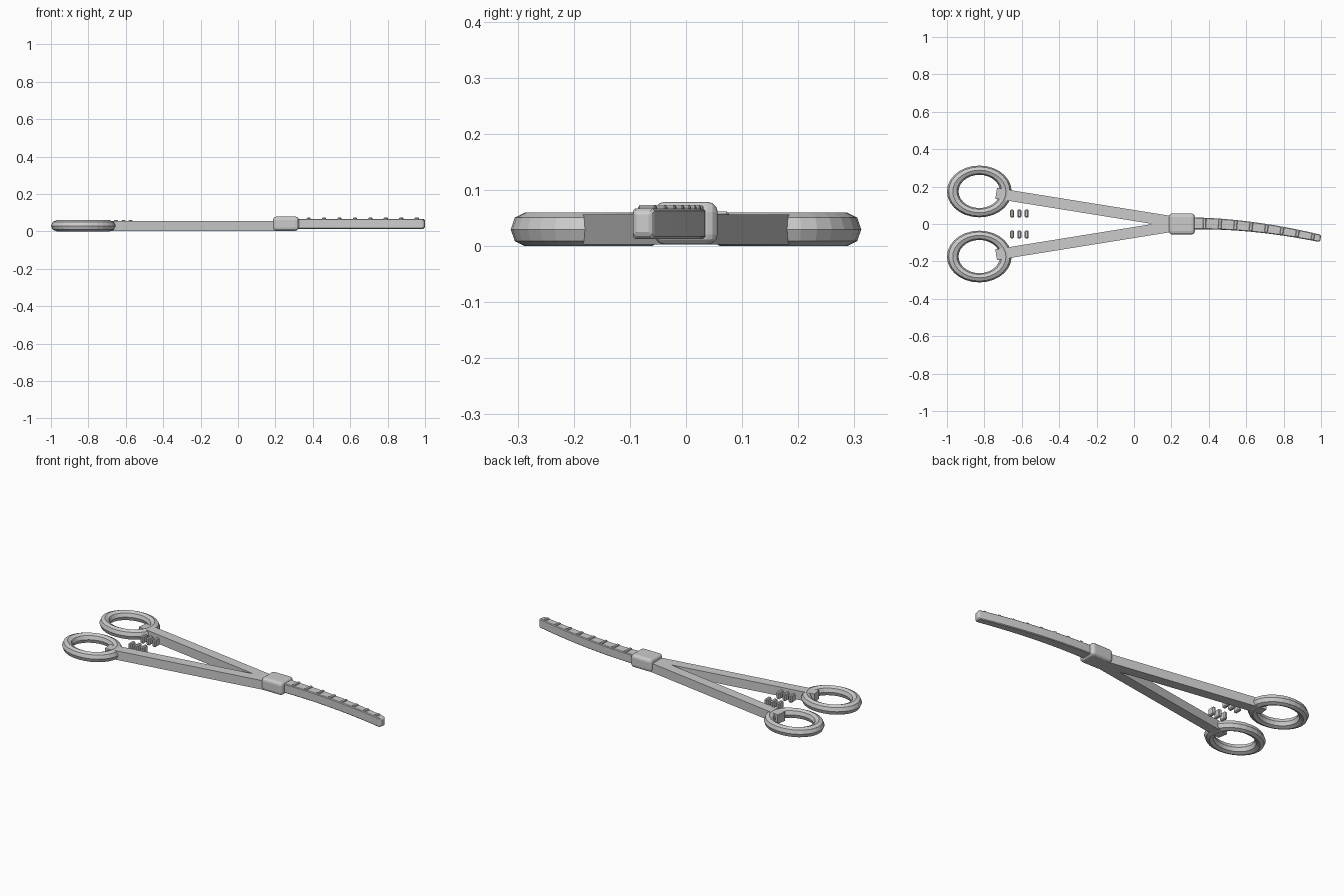
import bpy, bmesh, math
from mathutils import Vector

if "Cube" in bpy.data.objects:
    bpy.data.objects.remove(bpy.data.objects["Cube"])


def finish(bm, name, bevel=0.0, segments=1, smooth=False):
    bmesh.ops.recalc_face_normals(bm, faces=bm.faces)
    me = bpy.data.meshes.new(name)
    bm.to_mesh(me)
    bm.free()
    ob = bpy.data.objects.new(name, me)
    bpy.context.collection.objects.link(ob)
    if bevel:
        m = ob.modifiers.new("Bevel", 'BEVEL')
        m.width, m.segments, m.limit_method = bevel, segments, 'ANGLE'
        m.angle_limit = math.radians(50)
    return ob


def box(name, loc, size, bevel, segments=1, rot=0.0):
    bm = bmesh.new()
    bmesh.ops.create_cube(bm, size=1)
    bmesh.ops.scale(bm, vec=size, verts=bm.verts)
    ob = finish(bm, name, bevel, segments)
    ob.location = loc
    ob.rotation_euler.z = rot
    return ob


def bar(name, stations, bevel=0.0):
    """Sweep a rectangle through stations of (x, y, width, z_low, z_high)."""
    bm = bmesh.new()
    rings = []
    for i, (x, y, w, lo, hi) in enumerate(stations):
        a, b = stations[max(i - 1, 0)], stations[min(i + 1, len(stations) - 1)]
        t = Vector((b[0] - a[0], b[1] - a[1])).normalized()
        nx, ny = -t.y * w / 2, t.x * w / 2
        rings.append([bm.verts.new(p) for p in (
            (x + nx, y + ny, lo), (x - nx, y - ny, lo),
            (x - nx, y - ny, hi), (x + nx, y + ny, hi))])
    for r, s in zip(rings, rings[1:]):
        for k in range(4):
            bm.faces.new((r[k], r[(k + 1) % 4], s[(k + 1) % 4], s[k]))
    bm.faces.new(rings[0])
    bm.faces.new(rings[-1])
    return finish(bm, name, bevel)


def jaw_y(x):
    return 0.003 - 0.081 * max(0, (x - 0.33) / 0.67) ** 1.85


for side, s in (("left", 1), ("right", -1)):
    # Oval finger ring
    bpy.ops.mesh.primitive_torus_add(
        major_segments=28, minor_segments=8, major_radius=0.142,
        minor_radius=0.031, location=(-0.827, s * 0.174, 0.03))
    ring = bpy.context.object
    ring.name = side + "_finger_ring"
    ring.scale = (1, 0.8, 0.96)

    # Straight shank running to the pivot
    bar(side + "_shank", [(-0.737, s * 0.164, 0.058, 0.003, 0.056),
                          (0.27, s * 0.002, 0.058, 0.003, 0.056)])

    # Ratchet teeth between the shanks
    for i in range(3):
        box(f"{side}_ratchet_tooth_{i + 1}", (-0.652 + 0.039 * i, s * 0.056, 0.04),
            (0.021, 0.042, 0.044), 0.005)

# Pivot block
box("pivot_block", (0.256, 0, 0.041), (0.138, 0.113, 0.076), 0.018, 3)

# Curved tapering jaw with a chamfered tip
path = []
for i in range(13):
    x = 0.27 + 0.718 * i / 12
    path.append((x, jaw_y(x), 0.066 - 0.026 * i / 12, 0.013, 0.067))
path.append((0.998, jaw_y(0.998), 0.03, 0.021, 0.06))
bar("curved_jaw", path, 0.004)

# Grip ridges across the top of the jaw
for i in range(8):
    x = 0.377 + 0.0827 * i
    slope = (jaw_y(x + 0.01) - jaw_y(x - 0.01)) / 0.02
    box(f"jaw_ridge_{i + 1}", (x, jaw_y(x), 0.066),
        (0.018, 0.058 - 0.026 * i / 7, 0.014), 0.003, 1, math.atan(slope))
